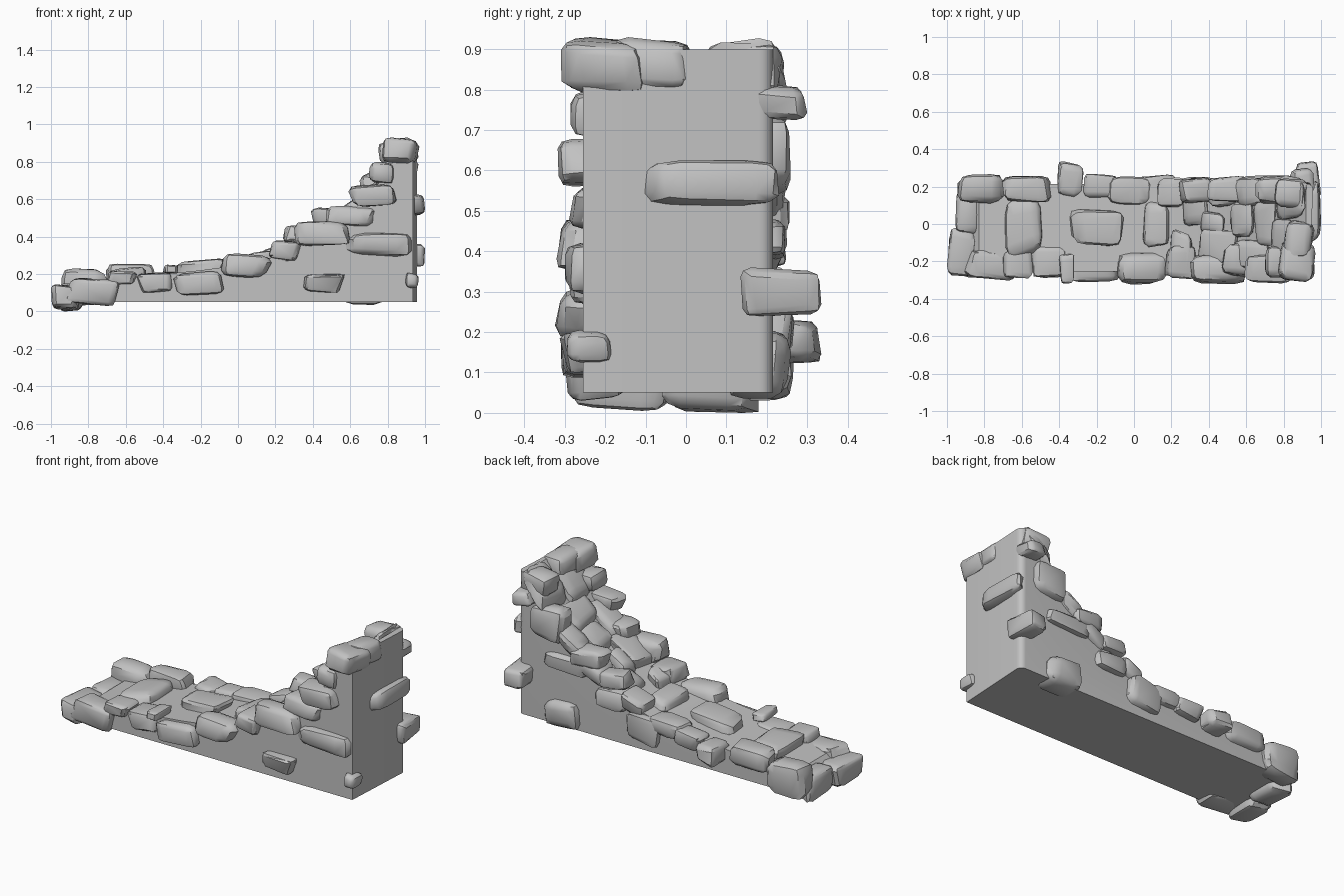
import bpy
import bmesh
import math
import random
from mathutils import Vector, Matrix

old = bpy.data.objects.get("Cube")
if old:
    bpy.data.objects.remove(old, do_unlink=True)
random.seed(11)


def make_material(name, value):
    mat = bpy.data.materials.new(name)
    mat.use_nodes = True
    colour = (value, value, value, 1)
    mat.diffuse_color = colour
    mat.node_tree.nodes["Principled BSDF"].inputs["Base Color"].default_value = colour
    return mat


grey = make_material("stone grey", 0.54)


def finish(name, bm, angle):
    mesh = bpy.data.meshes.new(name)
    bmesh.ops.recalc_face_normals(bm, faces=bm.faces)
    bm.to_mesh(mesh)
    bm.free()
    mesh.materials.append(grey)
    obj = bpy.data.objects.new(name, mesh)
    bpy.context.collection.objects.link(obj)
    bpy.ops.object.select_all(action="DESELECT")
    obj.select_set(True)
    bpy.context.view_layer.objects.active = obj
    bpy.ops.object.shade_smooth_by_angle(angle=math.radians(angle))
    return obj


# Swept top line of the wall
PROFILE = [(-.88, .1), (-.83, .15), (-.5, .19), (-.2, .22), (.1, .26), (.3, .33),
           (.5, .45), (.7, .61), (.82, .79), (.92, .9), (.96, .9)]


def wall_height(x):
    for (xa, za), (xb, zb) in zip(PROFILE, PROFILE[1:]):
        if x <= xb:
            return za + (zb - za) * (x - xa) / (xb - xa)
    return PROFILE[-1][1]


# Mortar core: profile extruded across, tall end raked and rounded at the back
def build_core():
    bm = bmesh.new()
    base = .05
    outline = [(-.86, base)] + PROFILE + [(.96, base)]
    face = bm.faces.new([bm.verts.new((x, -.255, z)) for x, z in outline])
    out = bmesh.ops.extrude_face_region(bm, geom=[face])
    moved = [g for g in out["geom"] if isinstance(g, bmesh.types.BMVert)]
    bmesh.ops.translate(bm, verts=moved, vec=(0, .47, 0))
    for v in bm.verts:
        if v.co.x > .95 and v.co.y < 0:
            v.co.x = .935
    upright = [e for e in bm.edges
               if all(v.co.x > .95 and v.co.y > 0 for v in e.verts)]
    bmesh.ops.bevel(bm, geom=upright, offset=.035, segments=5, profile=.5,
                    affect="EDGES")
    finish("wall_core", bm, 30)


# Worn block fitted to a box, optionally sheared along the slope
def stone(name, centre, size, slope=0):
    bm = bmesh.new()
    bmesh.ops.create_cube(bm, size=2)
    for v in bm.verts:
        v.co = Vector([c * random.uniform(.72, 1.08) for c in v.co])
    bmesh.ops.bevel(bm, geom=bm.edges[:], offset=random.uniform(.32, .5),
                    segments=2, profile=.5, affect="EDGES", clamp_overlap=True)
    for v in bm.verts:
        v.co *= random.uniform(.95, 1.04)
    bmesh.ops.triangulate(bm, faces=bm.faces)
    turn = Matrix.Rotation(random.uniform(-.14, .14), 3, "Y")
    turn = turn @ Matrix.Rotation(random.uniform(-.14, .14), 3, "Z")
    bmesh.ops.transform(bm, matrix=turn.to_4x4(), verts=bm.verts)
    low = [min(v.co[i] for v in bm.verts) for i in range(3)]
    high = [max(v.co[i] for v in bm.verts) for i in range(3)]
    for v in bm.verts:
        fit = Vector([((v.co[i] - low[i]) / (high[i] - low[i]) - .5) * size[i]
                      for i in range(3)])
        fit.z += slope * fit.x
        v.co = fit + Vector(centre)
    finish(name, bm, 36)


build_core()

# Front face stones: x, z, width, height
FRONT = [(-.78, .105, .29, .15), (-.62, .18, .16, .07), (-.45, .155, .2, .11),
         (-.36, .225, .08, .05), (-.21, .15, .27, .13), (.045, .245, .27, .13),
         (.25, .325, .17, .11), (.45, .415, .3, .13), (.62, .51, .3, .11),
         (.72, .62, .26, .12), (.77, .74, .14, .12), (.75, .355, .36, .13),
         (.46, .15, .22, .1)]
for i, (x, z, w, h) in enumerate(FRONT):
    depth = random.uniform(.15, .19)
    front = random.uniform(-.325, -.285)
    stone(f"front_stone_{i + 1}", (x, front + depth / 2, z), (w, depth, h))

# Back face stones: x, z, width, height
BACK = [(-.82, .13, .25, .2), (-.57, .19, .27, .13), (-.18, .2, .18, .1),
        (-.02, .22, .24, .1), (.13, .18, .24, .17), (.34, .3, .22, .12),
        (.33, .41, .18, .1), (.62, .43, .33, .1), (.67, .12, .24, .17),
        (.5, .5, .22, .11), (.76, .64, .22, .2), (.85, .84, .2, .15)]
for i, (x, z, w, h) in enumerate(BACK):
    depth = random.uniform(.13, .17)
    back = random.uniform(.24, .27)
    stone(f"back_stone_{i + 1}", (x, back - depth / 2, z), (w, depth, h))

# Stones bedded in the sloping top: x, y, width, depth
TOP = [(-.59, -.02, .2, .36), (-.2, -.02, .29, .2), (.12, 0, .15, .25),
       (.25, -.15, .13, .24), (.33, .1, .14, .24), (.2, .17, .15, .16),
       (.45, -.12, .22, .2), (.47, .17, .18, .16), (.58, .03, .13, .2),
       (.7, .01, .12, .25), (.62, .17, .17, .16), (.62, -.17, .2, .17),
       (.84, .14, .16, .24), (.8, -.08, .13, .22), (.42, .01, .13, .12)]
for i, (x, y, w, d) in enumerate(TOP):
    slope = (wall_height(x + .06) - wall_height(x - .06)) / .12
    stone(f"top_stone_{i + 1}", (x, y, wall_height(x)), (w, d, .11), slope * .8)

# Single stones at the ends and corners: centre, size
SINGLES = {
    "end_front_stone": ((-.925, -.15, .075), (.15, .26, .14)),
    "end_back_stone": ((-.89, .06, .075), (.13, .24, .15)),
    "crown_front_stone": ((.87, -.2, .86), (.2, .22, .14)),
    "crown_middle_stone": ((.88, -.08, .865), (.17, .2, .13)),
    "jutting_back_stone": ((-.34, .235, .175), (.14, .2, .11)),
    "upper_back_stone": ((.9, .23, .77), (.13, .14, .09)),
    "corner_pebble": ((.93, -.24, .165), (.07, .11, .08)),
    "right_slab": ((.945, .06, .565), (.11, .34, .12)),
    "right_back_stone": ((.93, .235, .3), (.14, .2, .12)),
}
for name, (centre, size) in SINGLES.items():
    stone(name, centre, size)
